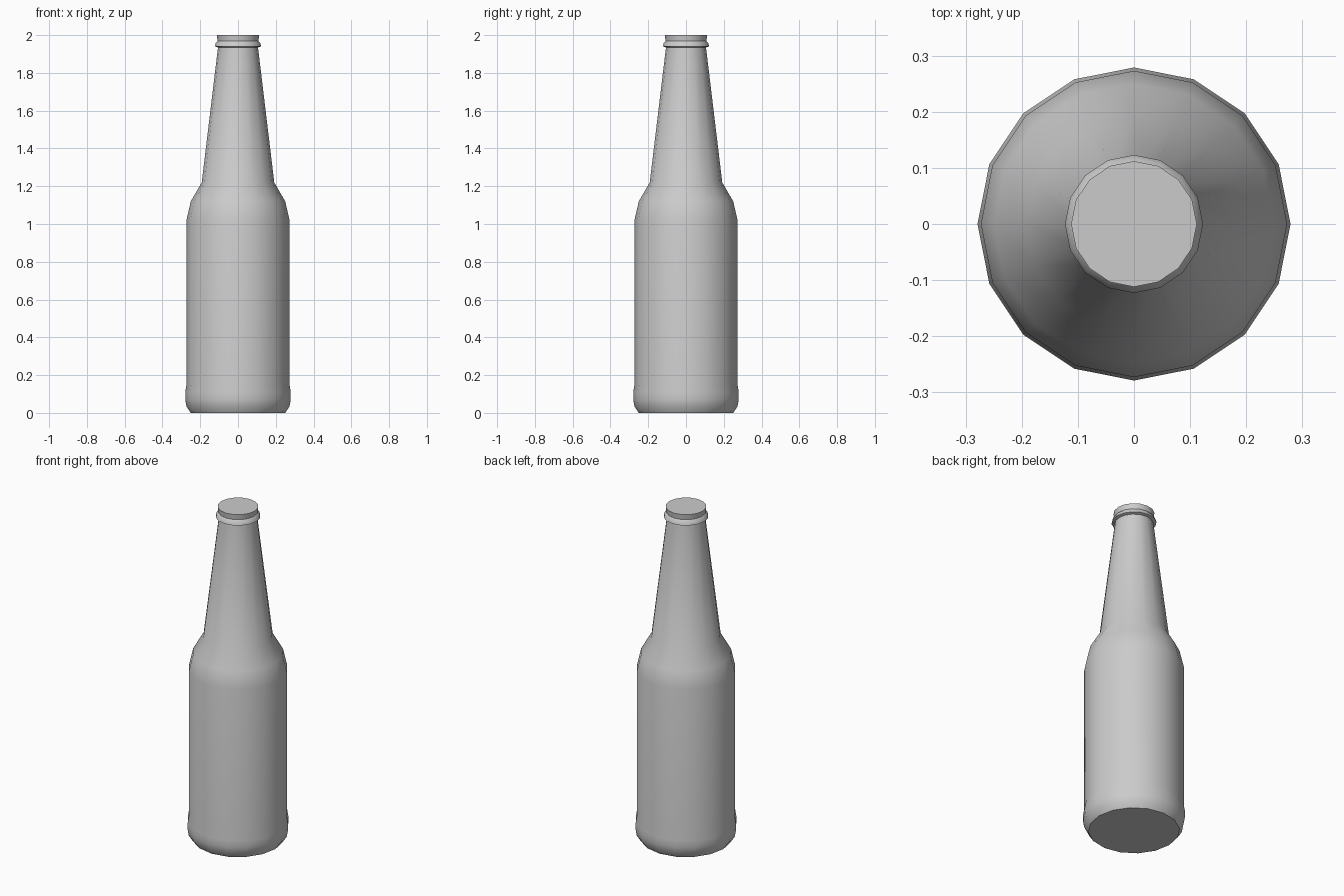
import bpy, bmesh, math

cube = bpy.data.objects.get("Cube")
if cube:
    bpy.data.objects.remove(cube, do_unlink=True)

SIDES = 16

grey = bpy.data.materials.new("light grey")
grey.use_nodes = True
colour = (0.6, 0.6, 0.6, 1)
grey.diffuse_color = colour
grey.node_tree.nodes["Principled BSDF"].inputs["Base Color"].default_value = colour

# Bottle outline from base to lip: (radius, height)
profile = [
    (0.25, 0.0), (0.273, 0.035), (0.279, 0.07), (0.279, 0.11), (0.273, 0.15),
    (0.273, 1.02), (0.25, 1.12), (0.192, 1.22),
    (0.106, 1.935), (0.123, 1.94), (0.118, 1.957), (0.108, 1.968), (0.112, 2.0),
]


def lathe(name, outline):
    bm = bmesh.new()
    rings = []
    for r, z in outline:
        angles = [2 * math.pi * i / SIDES for i in range(SIDES)]
        rings.append([bm.verts.new((r * math.cos(a), r * math.sin(a), z)) for a in angles])
    for low, high in zip(rings, rings[1:]):
        for i in range(SIDES):
            j = (i + 1) % SIDES
            bm.faces.new((low[i], low[j], high[j], high[i]))
    # Flat base and closed top
    bm.faces.new(rings[0][::-1])
    bm.faces.new(rings[-1])
    mesh = bpy.data.meshes.new(name)
    bm.to_mesh(mesh)
    bm.free()
    obj = bpy.data.objects.new(name, mesh)
    bpy.context.collection.objects.link(obj)
    mesh.materials.append(grey)
    return obj


bottle = lathe("bottle", profile)
bpy.ops.object.select_all(action="DESELECT")
bottle.select_set(True)
bpy.context.view_layer.objects.active = bottle
bpy.ops.object.shade_smooth_by_angle(angle=math.radians(30))
